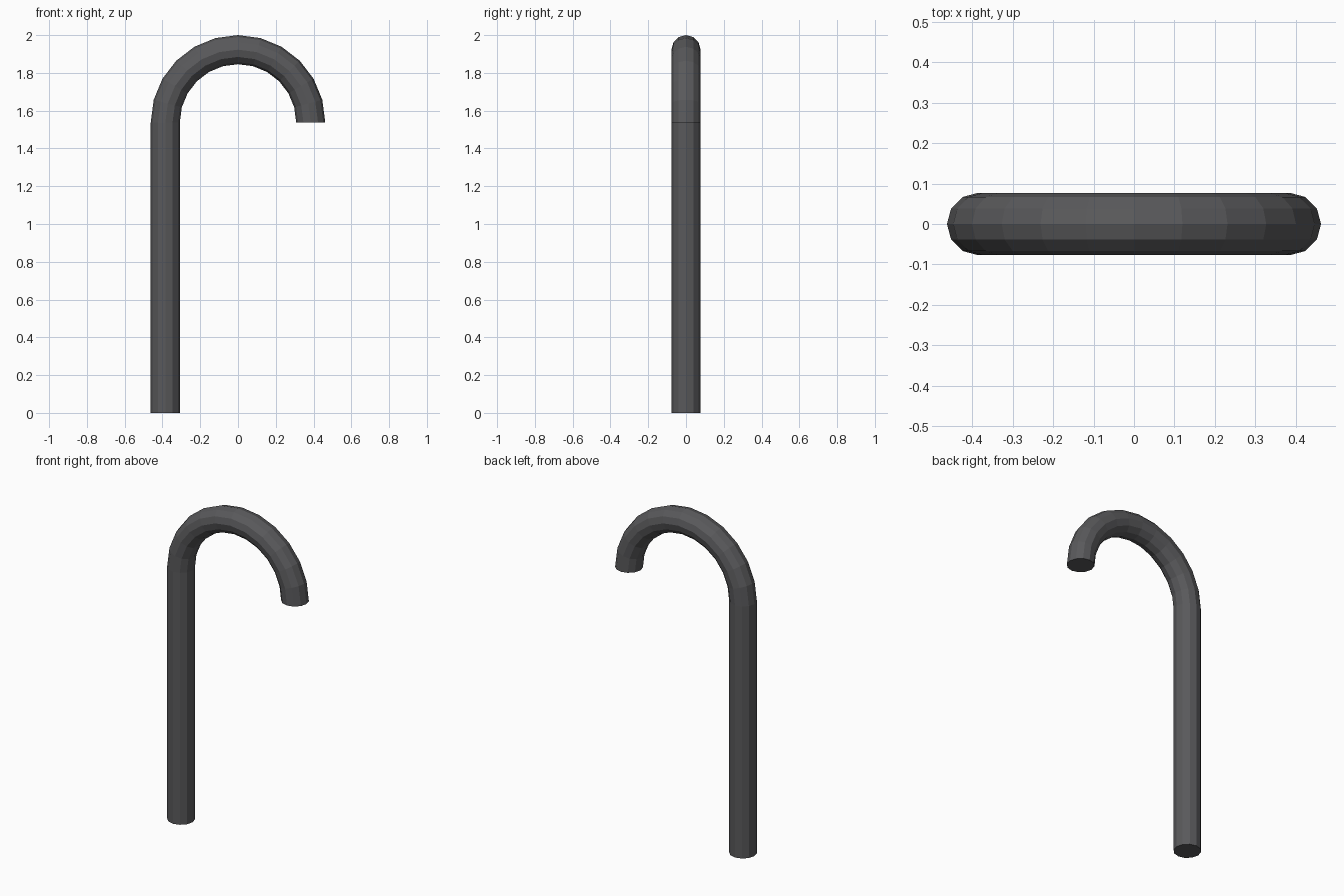
import bpy, bmesh, math
from mathutils import Matrix, Vector

if "Cube" in bpy.data.objects:
    bpy.data.objects.remove(bpy.data.objects["Cube"])

R = 0.385       # bend radius
r = 0.077       # tube radius
SHAFT_H = 1.538
SIDES = 12

mat = bpy.data.materials.new("dark_grey")
mat.diffuse_color = (0.1, 0.1, 0.105, 1)
mat.use_nodes = True
mat.node_tree.nodes["Principled BSDF"].inputs["Base Color"].default_value = mat.diffuse_color


def make_object(name, bm):
    bmesh.ops.recalc_face_normals(bm, faces=bm.faces)
    mesh = bpy.data.meshes.new(name)
    bm.to_mesh(mesh)
    bm.free()
    mesh.materials.append(mat)
    obj = bpy.data.objects.new(name, mesh)
    bpy.context.collection.objects.link(obj)
    return obj


# Straight shaft
bm = bmesh.new()
bmesh.ops.create_cone(bm, cap_ends=True, segments=SIDES, radius1=r, radius2=r,
                      depth=SHAFT_H,
                      matrix=Matrix.Translation((-R, 0, SHAFT_H / 2)))
make_object("shaft", bm)

# Hooked handle: half ring swept from the shaft top to the open tip
bm = bmesh.new()
rings = []
for i in range(13):
    a = math.pi * (1 - i / 12)
    out = Vector((math.cos(a), 0, math.sin(a)))
    ring = []
    for j in range(SIDES):
        t = 2 * math.pi * j / SIDES
        p = out * (R + r * math.cos(t)) + Vector((0, r * math.sin(t), SHAFT_H))
        ring.append(bm.verts.new(p))
    rings.append(ring)
for lower, upper in zip(rings, rings[1:]):
    for j in range(SIDES):
        k = (j + 1) % SIDES
        bm.faces.new((lower[j], lower[k], upper[k], upper[j]))
# End caps
bm.faces.new(rings[0])
bm.faces.new(rings[-1])
make_object("hook", bm)
